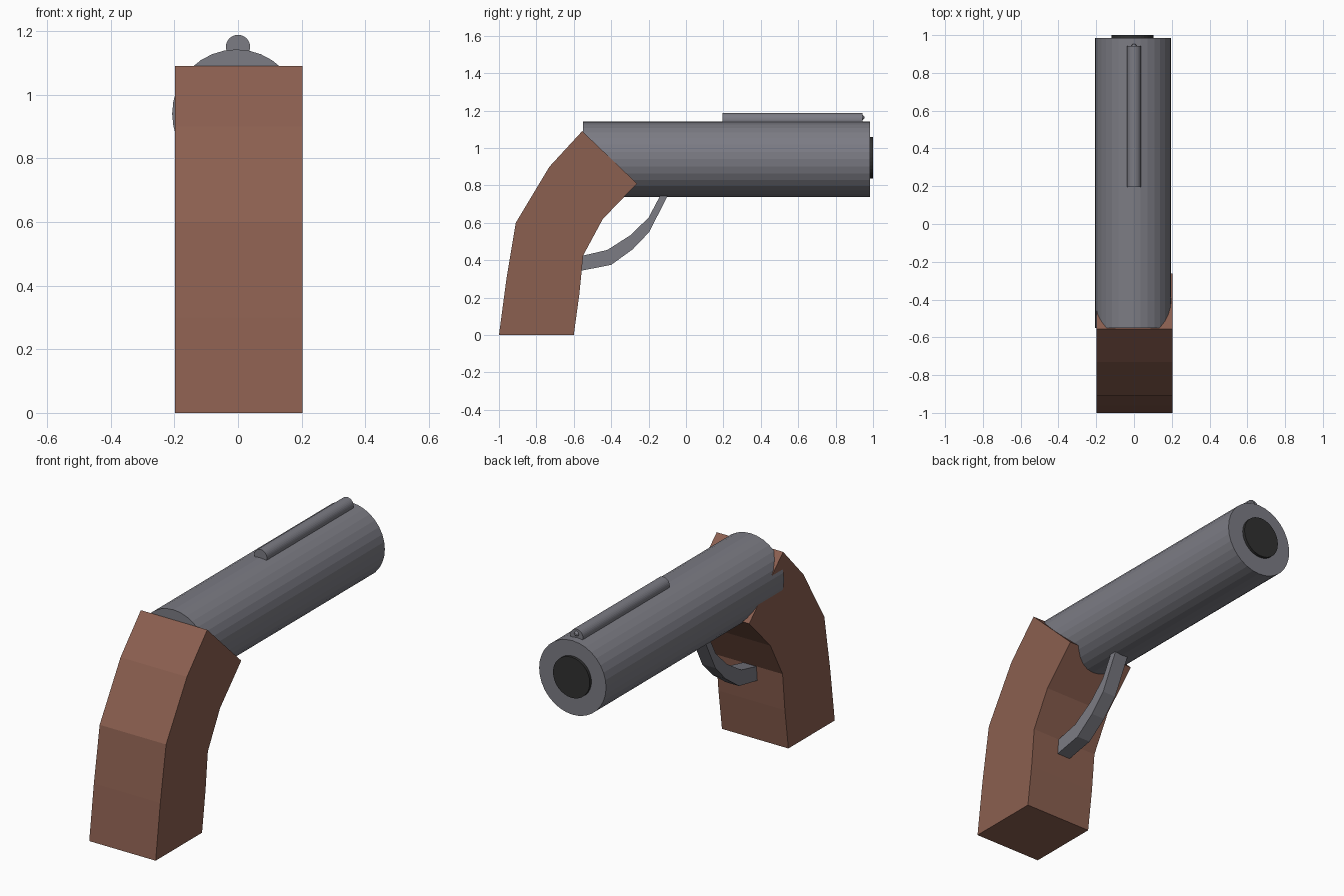
import bpy, bmesh
from math import pi

if "Cube" in bpy.data.objects:
    bpy.data.objects.remove(bpy.data.objects["Cube"])


def material(name, rgb):
    m = bpy.data.materials.new(name)
    m.diffuse_color = (*rgb, 1)
    m.use_nodes = True
    m.node_tree.nodes["Principled BSDF"].inputs["Base Color"].default_value = m.diffuse_color
    return m


wood = material("wood", (0.26, 0.115, 0.08))
steel = material("steel", (0.2, 0.2, 0.23))
black = material("black", (0.03, 0.03, 0.03))


def side_profile(name, points, x0, x1, mat):
    """Extrude a closed (y, z) outline from x0 to x1."""
    bm = bmesh.new()
    face = bm.faces.new([bm.verts.new((x0, y, z)) for y, z in points])
    ext = bmesh.ops.extrude_face_region(bm, geom=[face])
    for v in ext["geom"]:
        if isinstance(v, bmesh.types.BMVert):
            v.co.x = x1
    bmesh.ops.recalc_face_normals(bm, faces=bm.faces)
    me = bpy.data.meshes.new(name)
    bm.to_mesh(me)
    bm.free()
    me.materials.append(mat)
    ob = bpy.data.objects.new(name, me)
    bpy.context.collection.objects.link(ob)
    return ob


def rod(name, radius, y0, y1, x, z, sides, mat):
    """Cylinder lying along y."""
    bpy.ops.mesh.primitive_cylinder_add(
        vertices=sides, radius=radius, depth=y1 - y0,
        location=(x, (y0 + y1) / 2, z), rotation=(pi / 2, 0, 0))
    ob = bpy.context.object
    ob.name = name
    ob.data.materials.append(mat)
    return ob


# Curved wooden grip
side_profile("grip", [
    (-1.0, 0), (-0.96, 0.3), (-0.91, 0.6), (-0.73, 0.9), (-0.555, 1.09),
    (-0.262, 0.81), (-0.445, 0.62), (-0.55, 0.425), (-0.57, 0.22), (-0.6, 0)],
    -0.198, 0.203, wood)

# Barrel, dark bore disc at the muzzle
rod("barrel", 0.202, -0.55, 0.985, -0.005, 0.94, 32, steel)
rod("bore", 0.111, 0.9, 1.0, -0.008, 0.948, 32, black)

# Sight rail on top with a small bead at its front end
rod("sight_rail", 0.038, 0.195, 0.943, 0, 1.15, 32, steel)
bpy.ops.mesh.primitive_uv_sphere_add(
    segments=12, ring_count=8, radius=0.014, location=(0, 0.94, 1.163))
bead = bpy.context.object
bead.name = "sight_bead"
bead.data.materials.append(steel)

# Trigger guard between grip and barrel
side_profile("trigger_guard", [
    (-0.57, 0.342), (-0.40, 0.375), (-0.285, 0.458), (-0.197, 0.55),
    (-0.09, 0.76), (-0.13, 0.76), (-0.2, 0.628), (-0.295, 0.535),
    (-0.42, 0.455), (-0.57, 0.42)],
    -0.04, 0.04, steel)
